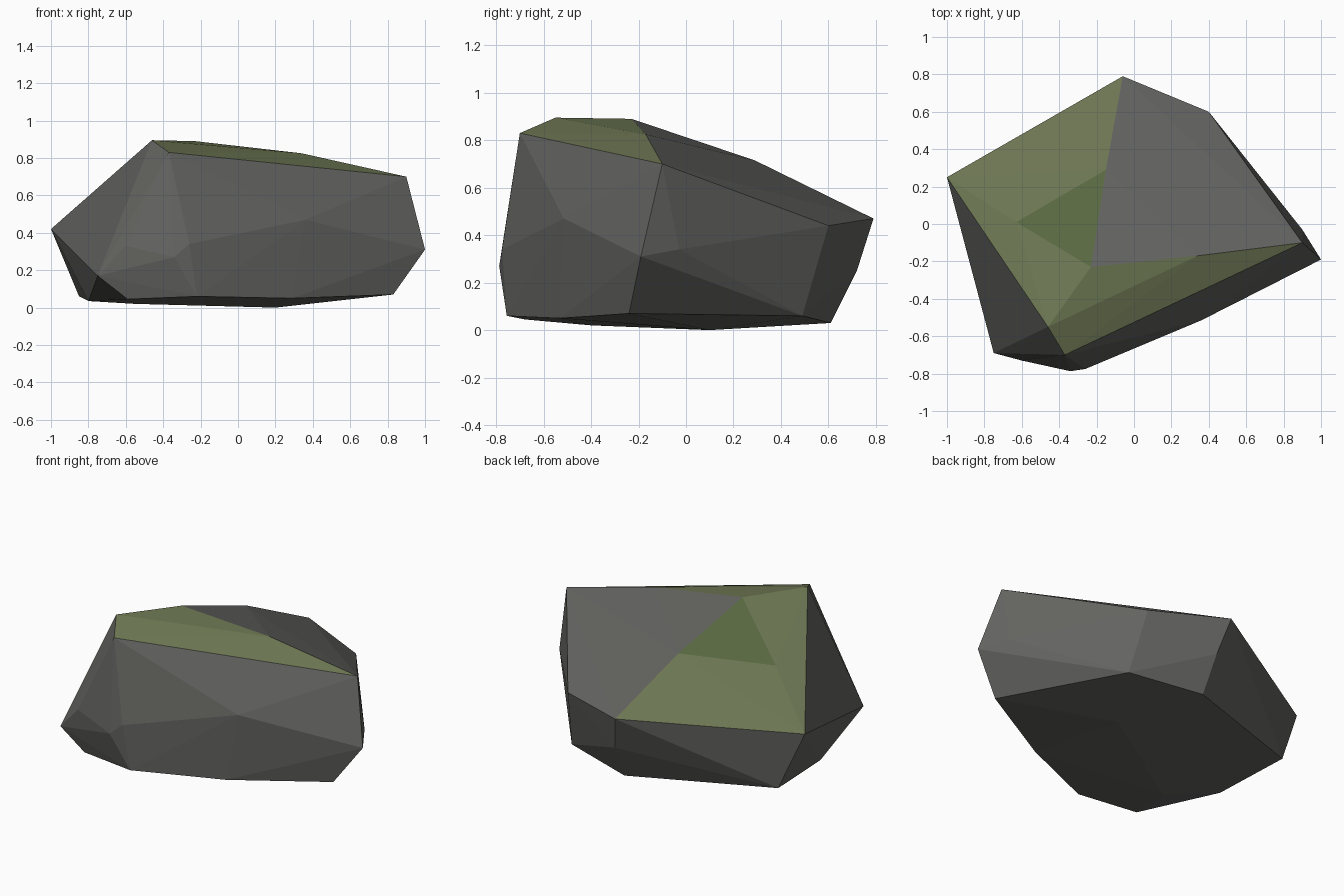
import bpy, bmesh

if "Cube" in bpy.data.objects:
    bpy.data.objects.remove(bpy.data.objects["Cube"])

# Corner points of the boulder
CORNERS = {
    # mossy crown
    "west": (-1.0, 0.25, 0.42), "north": (-0.06, 0.79, 0.47),
    "slope": (-0.63, 0.01, 0.66), "saddle": (-0.15, 0.29, 0.715),
    "peak": (-0.23, -0.23, 0.89), "crest": (-0.46, -0.55, 0.895),
    "brow": (-0.37, -0.70, 0.83), "ridge": (0.34, -0.17, 0.825),
    "shoulder": (0.90, -0.10, 0.70),
    # belt
    "northeast": (0.40, 0.60, 0.44), "east": (1.0, -0.19, 0.31),
    "east_flank": (0.90, -0.03, 0.34), "belly": (0.36, -0.515, 0.47),
    "nose": (-0.34, -0.787, 0.27), "nose_top": (-0.26, -0.775, 0.34),
    "southwest": (-0.75, -0.69, 0.17), "cheek": (-0.60, -0.73, 0.33),
    "back_belly": (-0.01, 0.72, 0.25),
    # underside rim
    "b1": (0.83, -0.24, 0.07), "b2": (0.45, 0.49, 0.06),
    "b3": (0.0, 0.61, 0.03), "b4": (-0.85, 0.30, 0.06),
    "b5": (-0.80, -0.19, 0.035), "b6": (-0.59, -0.68, 0.045),
    "b7": (-0.22, -0.755, 0.06), "b8": (0.29, -0.53, 0.05),
    "b9": (0.2, 0.1, 0.0), "b10": (-0.55, -0.4, 0.02),
}
# Groups of corners whose faces carry moss
MOSS_WEST = {"west", "north", "slope", "saddle", "peak", "crest"}
MOSS_FRONT = {"brow", "crest", "peak", "ridge", "shoulder"}


def material(name, color):
    mat = bpy.data.materials.new(name)
    mat.diffuse_color = (*color, 1.0)
    mat.use_nodes = True
    mat.node_tree.nodes["Principled BSDF"].inputs["Base Color"].default_value = mat.diffuse_color
    return mat


# Boulder as the hull of its corners
bm = bmesh.new()
names = {bm.verts.new(co): key for key, co in CORNERS.items()}
hull = bmesh.ops.convex_hull(bm, input=list(bm.verts))
loose = [v for v in bm.verts if not v.link_faces]
bmesh.ops.delete(bm, geom=loose, context='VERTS')
bmesh.ops.recalc_face_normals(bm, faces=list(bm.faces))

# Moss on the crown, bare stone elsewhere
for face in bm.faces:
    keys = {names[v] for v in face.verts}
    face.smooth = False
    if face.normal.z > 0.2:
        if keys == {"slope", "saddle", "peak"}:
            face.material_index = 2
        elif keys <= MOSS_WEST or keys <= MOSS_FRONT:
            face.material_index = 1

mesh = bpy.data.meshes.new("boulder")
bm.to_mesh(mesh)
bm.free()
for name, color in (("stone", (0.125, 0.125, 0.118)),
                    ("moss", (0.15, 0.18, 0.085)),
                    ("deep_moss", (0.10, 0.14, 0.055))):
    mesh.materials.append(material(name, color))
boulder = bpy.data.objects.new("boulder", mesh)
bpy.context.collection.objects.link(boulder)
